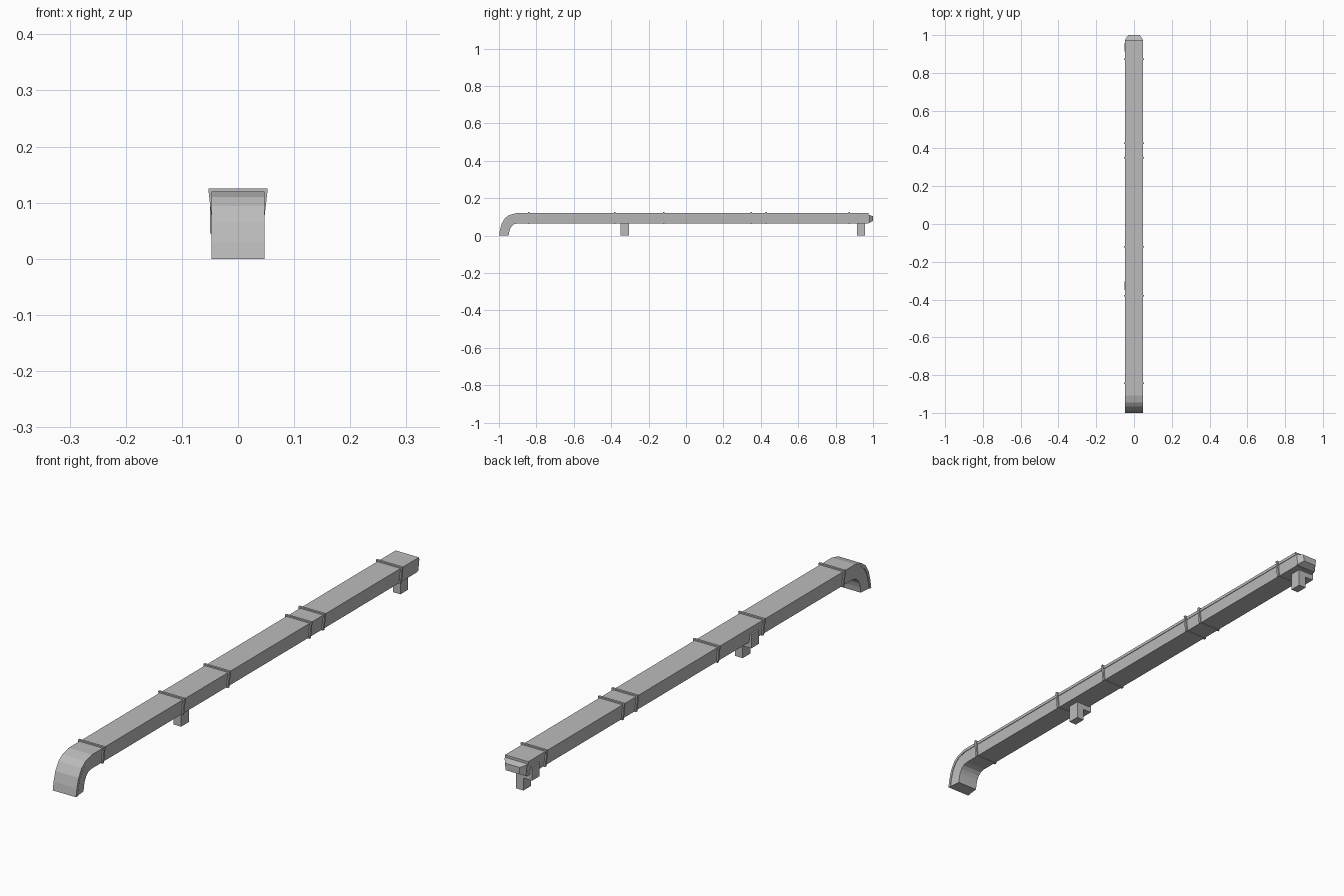
import bpy, bmesh

cube = bpy.data.objects.get("Cube")
if cube:
    bpy.data.objects.remove(cube, do_unlink=True)

grey = bpy.data.materials.new("mid_grey")
grey.use_nodes = True
colour = (0.5, 0.5, 0.5, 1)
grey.diffuse_color = colour
grey.node_tree.nodes["Principled BSDF"].inputs["Base Color"].default_value = colour


def loft(name, rings):
    """Skin a closed solid through matching rings of points."""
    bm = bmesh.new()
    loops = [[bm.verts.new(p) for p in ring] for ring in rings]
    n = len(loops[0])
    for a, b in zip(loops, loops[1:]):
        for i in range(n):
            j = (i + 1) % n
            bm.faces.new((a[i], a[j], b[j], b[i]))
    bm.faces.new(loops[0])
    bm.faces.new(loops[-1])
    bmesh.ops.recalc_face_normals(bm, faces=bm.faces)
    mesh = bpy.data.meshes.new(name)
    bm.to_mesh(mesh)
    bm.free()
    mesh.materials.append(grey)
    obj = bpy.data.objects.new(name, mesh)
    bpy.context.collection.objects.link(obj)
    return obj


def rect(y, bottom_half, top_half, z0, z1):
    return [(-bottom_half, y, z0), (bottom_half, y, z0),
            (top_half, y, z1), (-top_half, y, z1)]


def extrude_xz(name, profile, y0, y1):
    return loft(name, [[(x, y, z) for x, z in profile] for y in (y0, y1)])


# Channel path: outer and inner (y, z) at each station, turned down at the front
outer = [(-1, 0), (-.995, .03), (-.985, .065), (-.967, .094),
         (-.945, .11), (-.908, .12), (.975, .12)]
inner = [(-.948, 0), (-.945, .02), (-.94, .037), (-.932, .05),
         (-.921, .06), (-.902, .065), (.975, .065)]


def sweep(name, section):
    rings = []
    for (yo, zo), (yi, zi) in zip(outer, inner):
        rings.append([(x, yi + (yo - yi) * t, zi + (zo - zi) * t)
                      for x, t in section])
    return loft(name, rings)


# Tapered trough with a slightly wider lid on top
sweep("channel_body", [(-.041, 0), (.041, 0), (.045, .82), (-.045, .82)])
sweep("channel_lid", [(-.047, .8), (.047, .8), (.047, 1), (-.047, 1)])

# Bevelled plug at the back end
loft("end_cap", [rect(.97, .041, .045, .066, .112),
                 rect(.98, .041, .045, .068, .11),
                 rect(1, .027, .03, .079, .104)])

# Joint straps wrapped around the channel
for i, y in enumerate((-.842, -.38, -.12, .35, .428, .873)):
    extrude_xz("joint_strap_%d" % (i + 1),
               [(-.046, .063), (.046, .063), (.053, .125), (-.053, .125)],
               y - .004, y + .004)

# Supports: foot under the channel, arm to the right side and upright clip
bracket = [(-.015, 0), (.015, 0), (.015, .068), (-.04, .068),
           (-.04, .095), (-.05, .095), (-.05, .045), (-.015, .045)]
for name, y in (("front_support", -.327), ("back_support", .936)):
    extrude_xz(name, bracket, y - .022, y + .022)
